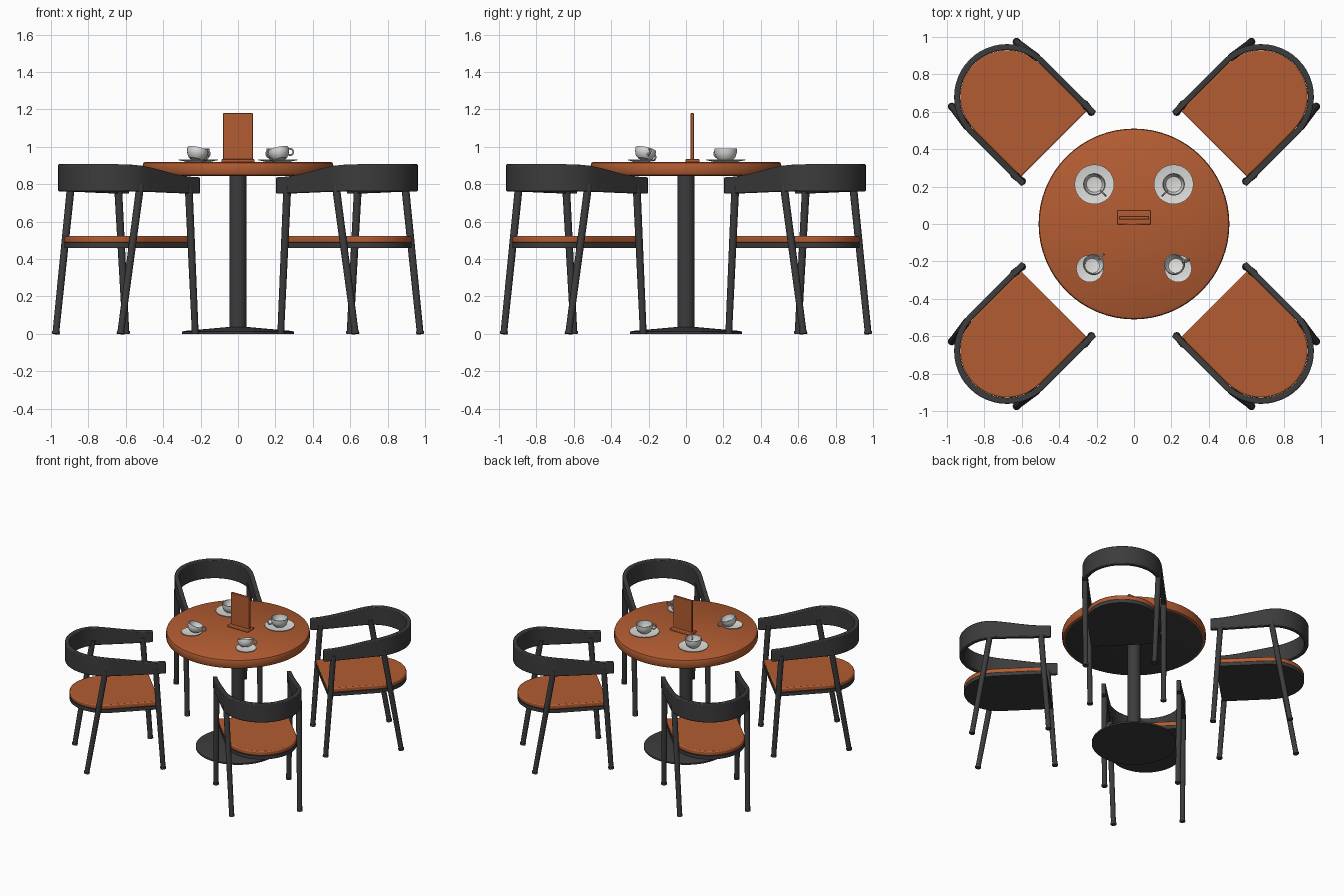
import bpy, bmesh, math
from mathutils import Vector, Matrix

if "Cube" in bpy.data.objects:
    bpy.data.objects.remove(bpy.data.objects["Cube"])

def material(name, rgb):
    m = bpy.data.materials.new(name)
    m.diffuse_color = (*rgb, 1)
    m.use_nodes = True
    m.node_tree.nodes["Principled BSDF"].inputs["Base Color"].default_value = m.diffuse_color
    return m

WOOD = material("orange wood", (0.45, 0.108, 0.032))
DARK = material("dark metal", (0.045, 0.045, 0.047))
CHINA = material("white china", (0.72, 0.72, 0.70))

def finish(name, bm, mats, matrix=None, bevel=0, angle=35):
    bmesh.ops.recalc_face_normals(bm, faces=bm.faces)
    me = bpy.data.meshes.new(name)
    bm.to_mesh(me)
    bm.free()
    for m in mats:
        me.materials.append(m)
    me.shade_smooth()
    me.set_sharp_from_angle(angle=math.radians(angle))
    ob = bpy.data.objects.new(name, me)
    bpy.context.collection.objects.link(ob)
    if matrix:
        ob.matrix_world = matrix
    if bevel:
        mod = ob.modifiers.new("bevel", 'BEVEL')
        mod.width, mod.segments, mod.limit_method = bevel, 2, 'ANGLE'
    return ob

def lathe(profile, n):
    """Spin (r, z) points round the z axis."""
    bm = bmesh.new()
    vs = [bm.verts.new((r, 0, z)) for r, z in profile]
    es = [bm.edges.new(p) for p in zip(vs, vs[1:])]
    bmesh.ops.spin(bm, geom=vs + es, cent=(0, 0, 0), axis=(0, 0, 1),
                   angle=2 * math.pi, steps=n)
    bmesh.ops.remove_doubles(bm, verts=bm.verts, dist=1e-5)
    return bm

def prism(outline, z0, z1):
    bm = bmesh.new()
    f = bm.faces.new([bm.verts.new((x, y, z0)) for x, y in outline])
    up = bmesh.ops.extrude_face_region(bm, geom=[f])["geom"]
    bmesh.ops.translate(bm, vec=(0, 0, z1 - z0),
                        verts=[v for v in up if isinstance(v, bmesh.types.BMVert)])
    return bm

def rod(a, b, r0, r1):
    a, b = Vector(a), Vector(b)
    d = b - a
    m = Matrix.Translation((a + b) / 2) @ d.to_track_quat('Z', 'Y').to_matrix().to_4x4()
    bm = bmesh.new()
    bmesh.ops.create_cone(bm, cap_ends=True, segments=16, radius1=r0, radius2=r1,
                          depth=d.length, matrix=m)
    return bm

def rounded_back(start, half, cu, n=24):
    """U-shaped path: straight sides, then a half circle outward."""
    arc = [(cu + half * math.cos(t), half * math.sin(t))
           for t in (math.pi / 2 - math.pi * i / n for i in range(n + 1))]
    side = [start + (cu - start) * i / 5 for i in range(5)]
    return [(u, half) for u in side] + arc + [(u, -half) for u in reversed(side)]

# ---- Table ----
bm = lathe([(0, .845), (.49, .845), (.503, .850), (.51, .862), (.51, .902),
            (.506, .914), (.496, .92), (0, .92)], 64)
bm.normal_update()
for f in bm.faces:
    if f.calc_center_median().z < .8455:
        f.material_index = 1
finish("table_top", bm, [WOOD, DARK])
finish("table_column", lathe([(0, .02), (.046, .02), (.046, .85), (0, .85)], 24), [DARK])
finish("table_base", lathe([(0, 0), (.30, 0), (.30, .012), (.285, .016), (.06, .036),
                            (0, .036)], 48), [DARK], angle=25)

# ---- Chairs: local x points away from the table ----
def arm_band():
    path = rounded_back(.568, .267, .96)
    bm = bmesh.new()
    rings = []
    for i, (u, v) in enumerate(path):
        p, q = Vector(path[max(i - 1, 0)]), Vector(path[min(i + 1, len(path) - 1)])
        t = (q - p).normalized()
        nrm = Vector((-t.y, t.x)) * .016
        s = min(max((u - .568) / .55, 0), 1)
        s = s * s * (3 - 2 * s)
        lo, hi = .75 + .012 * s, .837 + .07 * s
        rings.append([bm.verts.new((u + k * nrm.x, v + k * nrm.y, z))
                      for k, z in ((-1, lo), (1, lo), (1, hi), (-1, hi))])
    for a, b in zip(rings, rings[1:]):
        for j in range(4):
            bm.faces.new((a[j], a[(j + 1) % 4], b[(j + 1) % 4], b[j]))
    bm.faces.new(rings[0])
    bm.faces.new(rings[-1])
    return bm

for k in range(4):
    M = Matrix.Rotation(math.pi / 4 + k * math.pi / 2, 4, 'Z')
    finish("arm_and_back_rest", arm_band(), [DARK], M, bevel=.006)
    outline = rounded_back(.605, .25, .96)
    finish("seat_pad", prism(outline, .487, .523), [WOOD], M, bevel=.008)
    finish("seat_frame", prism(outline, .46, .488), [DARK], M)
    for s in (1, -1):
        finish("front_leg", rod((.585, .262 * s, 0), (.64, .267 * s, .79), .018, .021),
               [DARK], M)
        finish("back_leg", rod((1.133, .245 * s, 0), (1.0, .262 * s, .80), .018, .021),
               [DARK], M)
        finish("front_foot", rod((.585, .262 * s, 0), (.586, .262 * s, .014), .021, .021),
               [DARK], M)
        finish("back_foot", rod((1.133, .245 * s, 0), (1.131, .245 * s, .014), .021, .021),
               [DARK], M)

# ---- Menu stand ----
def rect(x, y0, y1):
    return [(-x, y0), (x, y0), (x, y1), (-x, y1)]

finish("menu_board", prism(rect(.08, .024, .042), .92, 1.18), [WOOD], bevel=.003)
finish("menu_foot", prism(rect(.089, -.004, .073), .918, .934), [WOOD], bevel=.005)

# ---- Cups and saucers ----
def saucer(x, y, r):
    prof = [(0, 0), (.55 * r, 0), (r, .010), (r, .014), (.6 * r, .006), (0, .006)]
    finish("saucer", lathe(prof, 32), [CHINA], Matrix.Translation((x, y, .919)))

def cup(M, r, h, handle_dir):
    prof = [(0, 0), (.55 * r, 0), (.85 * r, .25 * h), (r, .65 * h), (r, h), (.92 * r, h),
            (.9 * r, .6 * h), (.7 * r, .25 * h), (0, .12 * h)]
    finish("cup", lathe(prof, 32), [CHINA], M)
    ring = lathe([(.018 + .005 * math.cos(a), .005 * math.sin(a))
                  for a in (i * math.pi / 4 for i in range(9))], 16)
    H = (M @ Matrix.Rotation(handle_dir, 4, 'Z') @ Matrix.Translation((r + .008, 0, .58 * h))
         @ Matrix.Rotation(math.pi / 2, 4, 'X'))
    finish("cup_handle", ring, [CHINA], H)

for s in (-1, 1):
    # large upright cups at the back
    saucer(.212 * s, .212, .106)
    cup(Matrix.Translation((.212 * s, .212, .925)), .06, .066,
        math.radians(-45 if s < 0 else 225))
    # small cups at the front, leaning on small saucers
    saucer(.236 * s, -.238, .073)
    axis = Vector((-s, 1, 0)).normalized()
    tilt = Matrix.Rotation(math.radians(18), 4, Vector((0, 0, 1)).cross(axis))
    cup(Matrix.Translation((.226 * s, -.226, .934)) @ tilt, .056, .056,
        math.radians(45 if s < 0 else 20))
